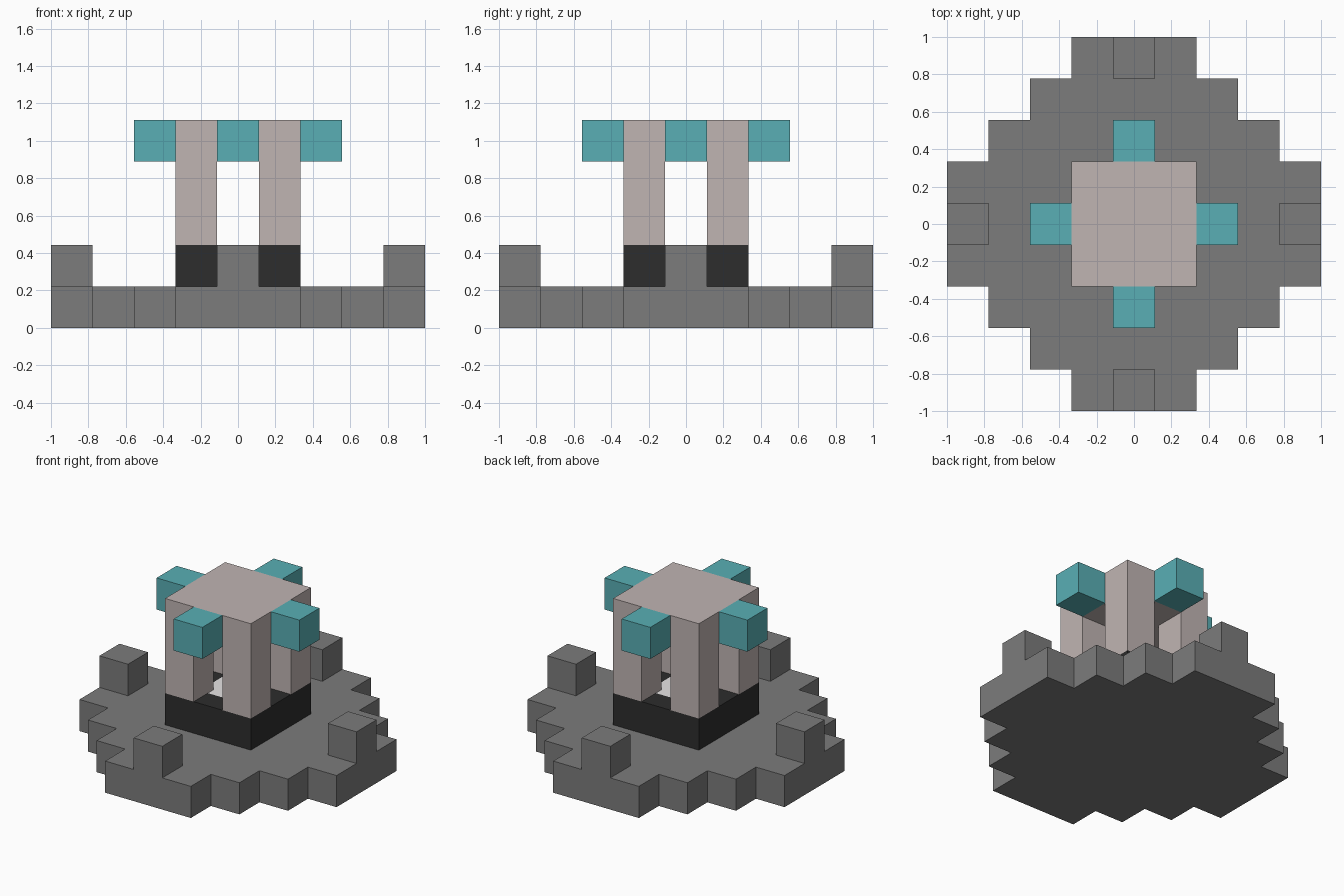
import bpy
import bmesh

cube = bpy.data.objects.get("Cube")
if cube:
    bpy.data.objects.remove(cube, do_unlink=True)

U = 2 / 9  # side of one block


def material(name, rgb):
    mat = bpy.data.materials.new(name)
    mat.use_nodes = True
    mat.diffuse_color = (*rgb, 1)
    mat.node_tree.nodes["Principled BSDF"].inputs["Base Color"].default_value = (*rgb, 1)
    return mat


stone = material("grey stone", (0.2, 0.2, 0.2))
dark = material("dark stone", (0.026, 0.026, 0.026))
pale = material("pale stone", (0.53, 0.46, 0.45))
teal = material("teal crystal", (0.1, 0.43, 0.46))
white = material("white light", (0.85, 0.83, 0.83))


def add_object(name, bm, *mats):
    bmesh.ops.recalc_face_normals(bm, faces=bm.faces[:])
    mesh = bpy.data.meshes.new(name)
    bm.to_mesh(mesh)
    bm.free()
    for mat in mats:
        mesh.materials.append(mat)
    obj = bpy.data.objects.new(name, mesh)
    bpy.context.collection.objects.link(obj)
    return obj


def box_mesh(x, y, layer, size, height):
    """Box centred on block (x, y), starting at a layer; all in blocks."""
    bm = bmesh.new()
    bmesh.ops.create_cube(bm, size=1)
    for v in bm.verts:
        v.co = (U * (x + v.co.x * size), U * (y + v.co.y * size),
                U * (layer + (v.co.z + 0.5) * height))
    return bm


# Stepped round base: one quarter of the outline, turned four times
quarter = [(4.5, 1.5), (3.5, 1.5), (3.5, 2.5), (2.5, 2.5),
           (2.5, 3.5), (1.5, 3.5), (1.5, 4.5)]
outline = []
for turn in range(4):
    outline += quarter
    quarter = [(-y, x) for x, y in quarter]
bm = bmesh.new()
floor = bm.faces.new([bm.verts.new((x * U, y * U, 0)) for x, y in outline])
raised = bmesh.ops.extrude_face_region(bm, geom=[floor])
for item in raised["geom"]:
    if isinstance(item, bmesh.types.BMVert):
        item.co.z = U
add_object("stepped_base", bm, stone)

# Dark plinth with a bright square set into the top
bm = box_mesh(0, 0, 1, 3, 1)
bm.normal_update()
top = max(bm.faces, key=lambda f: f.calc_center_median().z)
bmesh.ops.inset_region(bm, faces=[top], thickness=U)
top.material_index = 1
add_object("plinth", bm, dark, white)

# Roof slab on four corner pillars
add_object("roof", box_mesh(0, 0, 4, 3, 1), pale)
for side, x in (("left", 1), ("right", -1)):
    for end, y in (("front", -1), ("back", 1)):
        add_object(f"{end}_{side}_pillar", box_mesh(x, y, 2, 1, 2), pale)

# Outer posts and roof crystals on each of the four sides
for side, x, y in (("left", 1, 0), ("right", -1, 0), ("front", 0, -1), ("back", 0, 1)):
    add_object(f"{side}_post", box_mesh(4 * x, 4 * y, 1, 1, 1), stone)
    add_object(f"{side}_crystal", box_mesh(2 * x, 2 * y, 4, 1, 1), teal)
